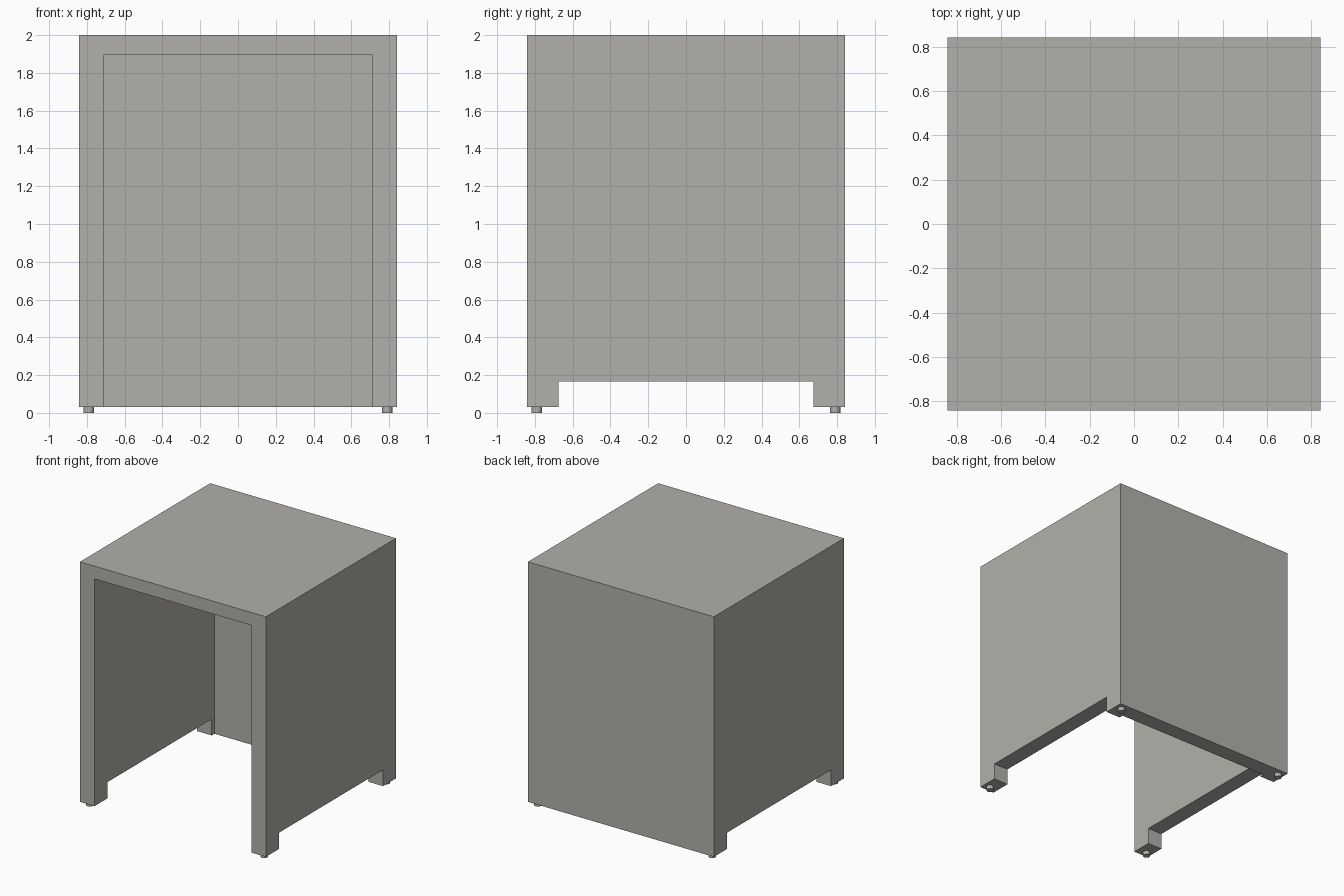
import bpy

cube = bpy.data.objects.get("Cube")
if cube:
    bpy.data.objects.remove(cube, do_unlink=True)

HALF = 0.843      # half width and depth of the housing
INNER = 0.711     # inner faces of the walls
BASE = 0.032      # underside of the housing
TOP = 2.0

grey = bpy.data.materials.new("warm grey")
colour = (0.44, 0.433, 0.405, 1)
grey.diffuse_color = colour
grey.use_nodes = True
grey.node_tree.nodes["Principled BSDF"].inputs["Base Color"].default_value = colour


def box(name, low, high):
    """Axis-aligned box between two corners."""
    bpy.ops.mesh.primitive_cube_add(
        size=1, location=[(a + b) / 2 for a, b in zip(low, high)])
    obj = bpy.context.object
    obj.name = name
    obj.scale = [b - a for a, b in zip(low, high)]
    bpy.ops.object.transform_apply(location=False, rotation=False, scale=True)
    return obj


def cut(target, cutter):
    """Subtract a cutter and remove it."""
    cutter.hide_render = True
    mod = target.modifiers.new("cut", "BOOLEAN")
    mod.operation = "DIFFERENCE"
    mod.solver = "EXACT"
    mod.object = cutter
    bpy.context.view_layer.objects.active = target
    bpy.ops.object.modifier_apply(modifier=mod.name)
    bpy.data.objects.remove(cutter, do_unlink=True)


# Housing: open at the front and below, with a notch under each side wall
housing = box("housing", (-HALF, -HALF, BASE), (HALF, HALF, TOP))
cut(housing, box("cavity_cutter", (-INNER, -1, -0.2), (INNER, INNER, 1.895)))
cut(housing, box("notch_cutter", (-1, -0.675, -0.2), (1, 0.675, 0.165)))
housing.data.materials.clear()
housing.data.materials.append(grey)

# Round levelling feet at the four corners
for side, x in (("right", -0.79), ("left", 0.79)):
    for end, y in (("front", -0.79), ("back", 0.79)):
        bpy.ops.mesh.primitive_cylinder_add(
            vertices=16, radius=0.028, depth=BASE + 0.004,
            location=(x, y, (BASE + 0.004) / 2))
        foot = bpy.context.object
        foot.name = f"{end}_{side}_foot"
        foot.data.materials.append(grey)
        bpy.ops.object.shade_smooth_by_angle()
